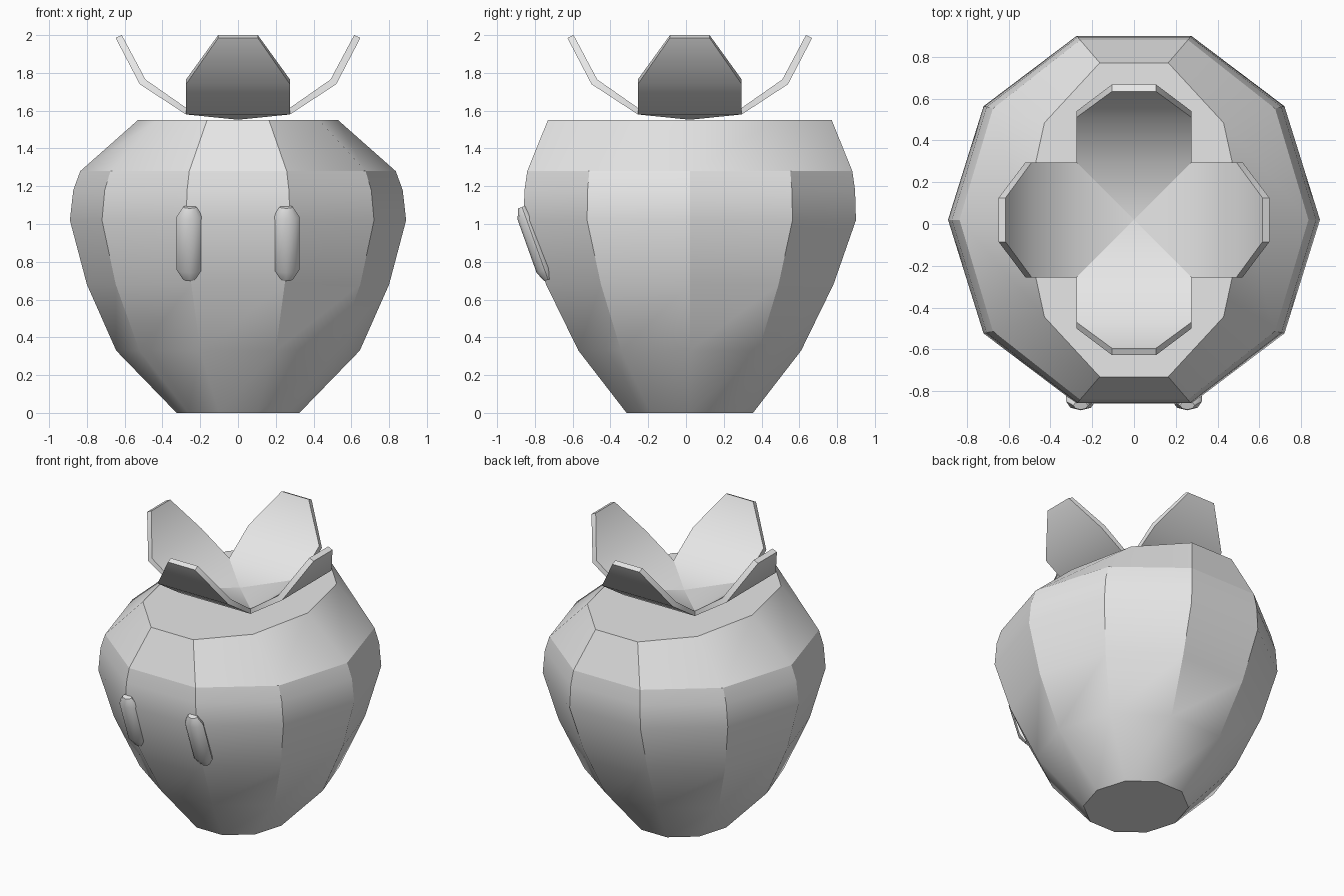
import bpy, bmesh
from math import cos, sin, pi, radians, atan2
from mathutils import Matrix, Vector

cube = bpy.data.objects.get("Cube")
if cube:
    bpy.data.objects.remove(cube, do_unlink=True)

# Single plain grey
grey = bpy.data.materials.new("plain_grey")
grey.use_nodes = True
grey.diffuse_color = (0.8, 0.8, 0.8, 1)
for node in grey.node_tree.nodes:
    if node.type == 'BSDF_PRINCIPLED':
        node.inputs["Base Color"].default_value = (0.8, 0.8, 0.8, 1)

CENTRE_Y = 0.02


def finish(name, bm, angle, matrix=Matrix()):
    bmesh.ops.recalc_face_normals(bm, faces=bm.faces)
    mesh = bpy.data.meshes.new(name)
    bm.to_mesh(mesh)
    bm.free()
    mesh.transform(matrix)
    mesh.materials.append(grey)
    obj = bpy.data.objects.new(name, mesh)
    bpy.context.collection.objects.link(obj)
    bpy.ops.object.select_all(action='DESELECT')
    obj.select_set(True)
    bpy.context.view_layer.objects.active = obj
    bpy.ops.object.shade_smooth_by_angle(angle=radians(angle))
    return obj


def loft(rings, sides, cap_bottom, cap_top):
    """Stack elliptical rings given as (x radius, y radius, z)."""
    bm = bmesh.new()
    loops = []
    for rx, ry, z in rings:
        turns = [2 * pi * i / sides for i in range(sides)]
        loops.append([bm.verts.new((rx * cos(a), ry * sin(a), z)) for a in turns])
    for low, high in zip(loops, loops[1:]):
        for i in range(sides):
            j = (i + 1) % sides
            bm.faces.new((low[i], low[j], high[j], high[i]))
    if cap_bottom:
        bm.faces.new(loops[0][::-1])
    if cap_top:
        bm.faces.new(loops[-1])
    return bm


# Ten-sided pot-bellied body and its sloping shoulder
shift = Matrix.Translation((0, CENTRE_Y, 0))
rim = (0.835, 0.905, 1.28)
body = [(0.325, 0.352, 0), (0.645, 0.62, 0.33), (0.80, 0.80, 0.68),
        (0.89, 0.925, 1.02), (0.872, 0.92, 1.18), rim]
finish("body", loft(body, 10, True, False), 31, shift)
finish("shoulder", loft([rim, (0.53, 0.79, 1.55)], 10, False, True), 35, shift)

# Four bent leaves meeting at the middle; each row is (reach, half width, z)
inner = [(0.275, 0.275, 1.615), (0.49, 0.275, 1.765), (0.615, 0.105, 2.0)]
outer = [(0.275, 0.275, 1.58), (0.52, 0.275, 1.74), (0.648, 0.105, 1.985)]


def leaf(name, turn):
    bm = bmesh.new()
    skins = []
    for rows, middle in ((inner, 1.585), (outer, 1.552)):
        tip = bm.verts.new((0, 0, middle))
        left = [bm.verts.new((x, w, z)) for x, w, z in rows]
        right = [bm.verts.new((x, -w, z)) for x, w, z in rows]
        bm.faces.new((tip, right[0], left[0]))
        for k in range(2):
            bm.faces.new((left[k], right[k], right[k + 1], left[k + 1]))
        skins.append(left + right[::-1])
    # Thin edge joining the two skins
    a, b = skins
    for k in range(len(a) - 1):
        bm.faces.new((a[k], a[k + 1], b[k + 1], b[k]))
    finish(name, bm, 50, shift @ Matrix.Rotation(turn, 4, 'Z'))


for i, side in enumerate(("left", "back", "right", "front")):
    leaf(side + "_leaf", i * pi / 2)

# Two capsule eyes leaning along the front of the body
top, bottom = Vector((0, -0.868, 1.09)), Vector((0, -0.73, 0.705))
axis = top - bottom
half = axis.length / 2
capsule = [(0.035, 0.022, -half), (0.07, 0.045, 0.055 - half),
           (0.07, 0.045, half - 0.055), (0.035, 0.022, half)]
lean = Matrix.Rotation(atan2(-axis.y, axis.z), 4, 'X')
for side, x in (("left", 0.255), ("right", -0.255)):
    place = Matrix.Translation((top + bottom) / 2 + Vector((x, 0, 0)))
    finish(side + "_eye", loft(capsule, 8, True, True), 50, place @ lean)
